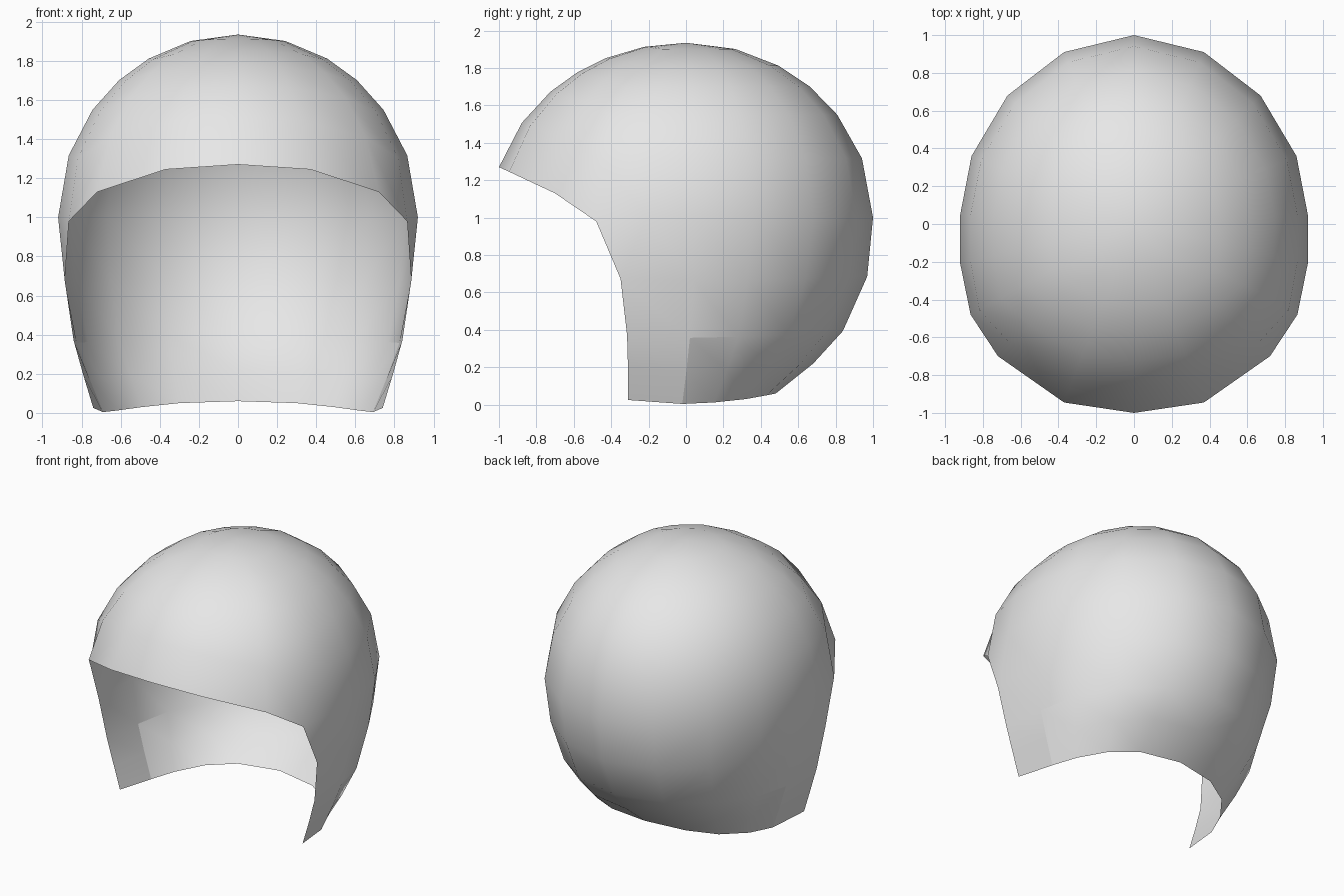
import bpy, bmesh, math

cube = bpy.data.objects.get("Cube")
if cube:
    bpy.data.objects.remove(cube, do_unlink=True)

CROWN_Z = 1.935
MID_Z = 1.0
HALF_HEIGHT = CROWN_Z - MID_Z
RIM_COLUMN = 4          # column that forms the cheek edge of the face opening

# Widest outline of the left half, from the brow at the front to the back
girth = [(0, -1, 1.27), (.37, -.945, 1.245), (.72, -.7, 1.13), (.865, -.48, .98),
         (.92, -.21, 1), (.92, .05, 1), (.86, .36, 1), (.67, .68, 1), (.37, .91, 1), (0, 1, 1)]
# Lower edge, from the cheek to the nape
hem = [(.74, -.31, .025), (.69, -.02, .004), (.62, .15, .012),
       (.49, .32, .03), (.3, .43, .05), (0, .48, .06)]
crown_steps = [.83, .67, .54, .4, .22, 0]
drop = [.335, .645, .83, 1]           # height fraction of each lower row
cheek_inset = [.19, .44, .72, 1]      # how far each row tucks in at the cheek
nape_inset = [.06, .31, .615, 1]      # and at the nape
cheek_edge_y = [-.35, -.315, -.31, -.31]


def mix(a, b, t):
    return a + (b - a) * t


def crown_column(x, y, z):
    """Arc of an ellipsoid from near the crown down to the girth."""
    start = math.asin((z - MID_Z) / HALF_HEIGHT)
    points = []
    for step in crown_steps:
        angle = mix(start, math.pi / 2, step)
        reach = math.cos(angle) / math.cos(start)
        points.append((x * reach, y * reach, MID_Z + HALF_HEIGHT * math.sin(angle)))
    return points


def skirt_column(index):
    """Cheek and neck rows from the girth down to the hem."""
    top, low = girth[index], hem[index - RIM_COLUMN]
    weight = (index - RIM_COLUMN) / (len(hem) - 1)
    points = []
    for row, fall in enumerate(drop):
        inset = mix(cheek_inset[row], nape_inset[row], weight)
        y = mix(top[1], low[1], inset)
        if index == RIM_COLUMN:
            y = cheek_edge_y[row]
        points.append((mix(top[0], low[0], inset), y, mix(top[2], low[2], fall)))
    return points


# Half shell
bm = bmesh.new()
pole = bm.verts.new((0, 0, CROWN_Z))
columns = []
for i, point in enumerate(girth):
    path = crown_column(*point)
    if i >= RIM_COLUMN:
        path += skirt_column(i)
    columns.append([bm.verts.new(p) for p in path])

for a, b in zip(columns, columns[1:]):
    bm.faces.new((pole, a[0], b[0]))
    for r in range(min(len(a), len(b)) - 1):
        bm.faces.new((a[r], a[r + 1], b[r + 1], b[r]))

# Corner of the face opening
g = len(crown_steps) - 1
rim = columns[RIM_COLUMN]
bm.faces.new((columns[RIM_COLUMN - 1][g], rim[g + 1], rim[g]))

for face in bm.faces:
    face.smooth = True

# Crease around the small panel behind each cheek
seam, behind = columns[RIM_COLUMN + 1], columns[RIM_COLUMN + 2]
for pair in ((seam[-1], seam[-2]), (seam[-2], seam[-3]), (seam[-3], behind[-3])):
    bm.edges.get(pair).smooth = False

mesh = bpy.data.meshes.new("helmet_shell")
bm.to_mesh(mesh)
bm.free()
shell = bpy.data.objects.new("helmet_shell", mesh)
bpy.context.collection.objects.link(shell)

# Right half
mirror = shell.modifiers.new("mirror", "MIRROR")
mirror.use_axis[0] = True
mirror.use_clip = True
mirror.merge_threshold = 0.001

# Plain grey
grey = bpy.data.materials.new("light_grey")
grey.use_nodes = True
color = (.8, .8, .8, 1)
grey.diffuse_color = color
grey.node_tree.nodes["Principled BSDF"].inputs["Base Color"].default_value = color
mesh.materials.append(grey)
